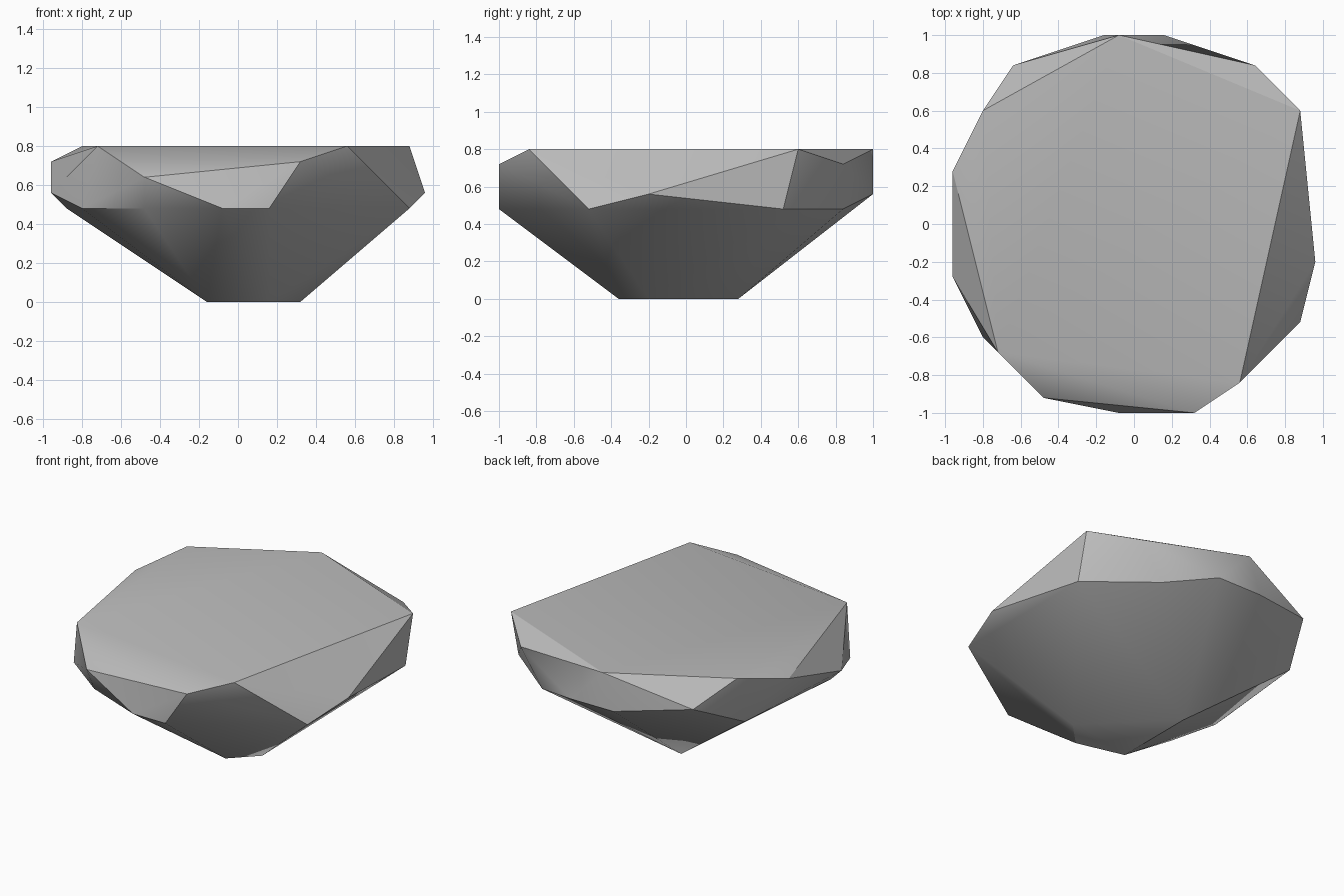
import bpy
import bmesh
import math

default_cube = bpy.data.objects.get("Cube")
if default_cube:
    bpy.data.objects.remove(default_cube, do_unlink=True)

# Stone material
stone = bpy.data.materials.new("grey_stone")
stone.use_nodes = True
stone_colour = (0.5, 0.5, 0.5, 1.0)
stone.diffuse_color = stone_colour
stone.node_tree.nodes["Principled BSDF"].inputs["Base Color"].default_value = stone_colour

# Corner points of the rock, by height level, counted in grid steps
STEP = 0.04
LEVELS = {
    # flat foot
    0: [(-4, -7), (4, -9), (8, -5), (-4, 7)],
    # lower rim
    12: [(-2, -25), (4, -25), (22, -13), (22, 13), (12, 21),
         (-20, 13), (-22, -7), (-20, -15), (-12, -21)],
    # bulging side corners
    14: [(24, -5), (4, 25), (-4, 25), (-24, -7)],
    # chipped shoulder corners
    16: [(-12, -23), (-16, 21)],
    18: [(8, -25), (16, 21), (-24, 7)],
    # flat top
    20: [(14, -21), (22, 15), (-2, 25), (-20, 15), (-18, -17)],
}


def build_rock(name, levels):
    """Wrap a convex faceted skin around the corner points."""
    bm = bmesh.new()
    for height, corners in levels.items():
        for x, y in corners:
            bm.verts.new((x * STEP, y * STEP, height * STEP))
    hull = bmesh.ops.convex_hull(bm, input=bm.verts[:])
    spare = [v for v in hull["geom_interior"] if isinstance(v, bmesh.types.BMVert)]
    bmesh.ops.delete(bm, geom=list(set(spare)), context="VERTS")
    # Merge coplanar triangles into whole facets
    bmesh.ops.dissolve_limit(bm, angle_limit=math.radians(1),
                             verts=bm.verts[:], edges=bm.edges[:])
    bmesh.ops.recalc_face_normals(bm, faces=bm.faces[:])
    mesh = bpy.data.meshes.new(name)
    bm.to_mesh(mesh)
    bm.free()
    mesh.materials.append(stone)
    rock = bpy.data.objects.new(name, mesh)
    bpy.context.scene.collection.objects.link(rock)
    return rock


rock = build_rock("flat_topped_rock", LEVELS)

# Soften shallow edges, keep the sharp ones
bpy.ops.object.select_all(action="DESELECT")
rock.select_set(True)
bpy.context.view_layer.objects.active = rock
bpy.ops.object.shade_smooth_by_angle(angle=math.radians(30))
